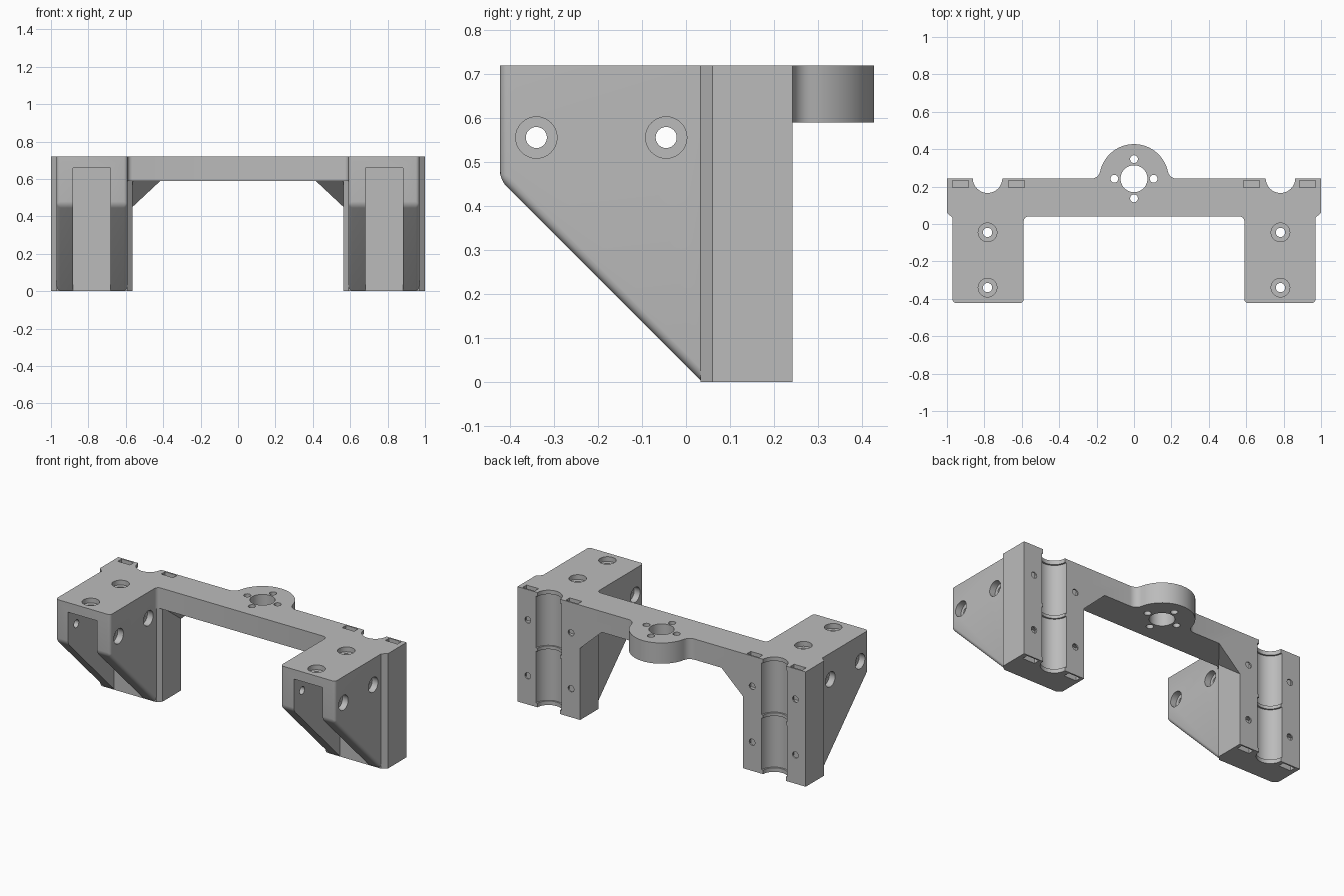
import bpy, bmesh
from math import sin, cos, pi, radians, atan2, sqrt
from mathutils import Vector, Matrix

if "Cube" in bpy.data.objects:
    bpy.data.objects.remove(bpy.data.objects["Cube"])

grey = bpy.data.materials.new("plain grey")
grey.use_nodes = True
colour = (0.5, 0.5, 0.5, 1)
grey.diffuse_color = colour
grey.node_tree.nodes["Principled BSDF"].inputs["Base Color"].default_value = colour

TOP, BACK, BEAM = 0.72, 0.242, 0.59
ROD_X = 0.783


def make(name, bm):
    bmesh.ops.recalc_face_normals(bm, faces=bm.faces)
    mesh = bpy.data.meshes.new(name)
    bm.to_mesh(mesh)
    bm.free()
    mesh.materials.append(grey)
    ob = bpy.data.objects.new(name, mesh)
    bpy.context.collection.objects.link(ob)
    return ob


def extrude(points, move):
    """Solid made by sweeping a 3D outline along a vector."""
    bm = bmesh.new()
    face = bm.faces.new([bm.verts.new(p) for p in points])
    out = bmesh.ops.extrude_face_region(bm, geom=[face])
    bmesh.ops.translate(bm, vec=move, verts=[v for v in out["geom"] if isinstance(v, bmesh.types.BMVert)])
    return bm


def prism(name, outline, z0, z1):
    return make(name, extrude([(x, y, z0) for x, y in outline], (0, 0, z1 - z0)))


def box(name, x0, x1, y0, y1, z0, z1):
    return prism(name, [(x0, y0), (x1, y0), (x1, y1), (x0, y1)], z0, z1)


def rod(name, start, end, r, sides=32):
    a, b = Vector(start), Vector(end)
    bm = bmesh.new()
    turn = (b - a).to_track_quat("Z", "Y").to_matrix().to_4x4()
    bmesh.ops.create_cone(bm, cap_ends=True, segments=sides, radius1=r, radius2=r,
                          depth=(b - a).length, matrix=Matrix.Translation((a + b) / 2) @ turn)
    return make(name, bm)


def arc(cx, cy, r, a0, a1, n):
    return [(cx + r * cos(a0 + (a1 - a0) * i / n), cy + r * sin(a0 + (a1 - a0) * i / n)) for i in range(n + 1)]


def apply(target, tool, operation):
    mod = target.modifiers.new(operation, "BOOLEAN")
    mod.operation, mod.solver, mod.object = operation, "EXACT", tool
    bpy.context.view_layer.objects.active = target
    bpy.ops.object.modifier_apply(modifier=mod.name)
    bpy.data.objects.remove(tool)


# Cross beam with a round mounting lug blended into its back
R, F = 0.185, 0.05
fx = sqrt((R + F) ** 2 - F ** 2)
tilt = atan2(F, fx)
right_half = [(0.62, BACK)] + arc(fx, BACK + F, F, -pi / 2, -pi + tilt, 6)
lug = arc(0, BACK, R, tilt, pi - tilt, 40)[1:-1]
corner = [(0.62, 0.015)] + arc(0.565, 0.015, 0.025, 0, pi / 2, 4)
half = corner[::-1] + right_half
outline = half + lug + [(-x, y) for x, y in half[::-1]]
body = prism("mounting_bracket", outline, BEAM, TOP)

for s in (-1, 1):
    # Rear column
    column = [(0.565, BACK), (1, BACK), (1, 0.06), (0.97, 0.033), (0.59, 0.033), (0.565, 0.058)]
    apply(body, prism("column", [(s * x, y) for x, y in column], 0, TOP), "UNION")

    # Forward arm with a sloping underside and rounded front edges
    side = [(0.1, TOP), (-0.423, TOP), (-0.423, 0.46), (0.037, 0), (0.1, 0)]
    bm = extrude([(s * 0.59, y, z) for y, z in side], (s * 0.38, 0, 0))
    bm.normal_update()
    front = [e for e in bm.edges
             if all(v.co.y < 0.05 for v in e.verts) and any(v.co.z < TOP - 0.01 for v in e.verts)
             and not all(v.co.z < 0.01 for v in e.verts)]
    bmesh.ops.bevel(bm, geom=front, offset=0.02, segments=4, profile=0.5, affect="EDGES")
    apply(body, make("arm", bm), "UNION")

    # Corner brace under the beam
    bm = bmesh.new()
    for p in [(0.415, BACK, BEAM), (0.565, BACK, 0.45), (0.565, 0.058, BEAM),
              (0.6, BACK, 0.45), (0.415, BACK, 0.61), (0.6, 0.058, 0.61), (0.6, BACK, 0.61)]:
        bm.verts.new((s * p[0], p[1], p[2]))
    bmesh.ops.convex_hull(bm, input=bm.verts)
    apply(body, make("brace", bm), "UNION")

cuts = []
for s in (-1, 1):
    x = s * ROD_X
    # Pocket between the two cheeks of the arm
    cuts.append(box("pocket", x - 0.1, x + 0.1, -0.6, 0.033, -0.1, 0.66))

    # Rod groove, wider between the three retaining lips
    cuts.append(rod("groove", (x, BACK + 0.003, -0.1), (x, BACK + 0.003, 0.9), 0.079, 48))
    for z0, z1 in ((0.025, 0.35), (0.37, 0.695)):
        cuts.append(rod("bearing_seat", (x, BACK + 0.003, z0), (x, BACK + 0.003, z1), 0.089, 48))

    # Clamp screw holes and nut slots
    for nx in (0.628, 0.928):
        for z, z0, z1 in ((0.53, 0.5, 0.8), (0.18, -0.1, 0.21)):
            cuts.append(rod("screw_hole", (s * nx, 0.15, z), (s * nx, 0.3, z), 0.02, 20))
            cuts.append(box("nut_slot", s * nx - 0.042, s * nx + 0.042, 0.195, 0.233, z0, z1))

    # Counterbored holes through the arm, from the top and from both sides
    for y in (-0.34, -0.045):
        cuts.append(rod("top_hole", (x, y, 0.6), (x, y, 0.8), 0.025, 24))
        cuts.append(rod("top_sink", (x, y, 0.69), (x, y, 0.8), 0.05))
        cuts.append(rod("side_hole", (s * 0.5, y, 0.556), (s * 1.1, y, 0.556), 0.024, 24))
        for x0, x1 in ((0.5, 0.63), (0.93, 1.1)):
            cuts.append(rod("side_sink", (s * x0, y, 0.556), (s * x1, y, 0.556), 0.047))

# Lug bore and its four screw holes
cuts.append(rod("bore", (0, BACK, 0.5), (0, BACK, 0.8), 0.072, 40))
for dx, dy in ((1, 0), (-1, 0), (0, 1), (0, -1)):
    p = (dx * 0.105, BACK + dy * 0.105)
    cuts.append(rod("lug_hole", (*p, 0.5), (*p, 0.8), 0.021, 20))

for cutter in cuts:
    apply(body, cutter, "DIFFERENCE")

bpy.ops.object.select_all(action="DESELECT")
body.select_set(True)
bpy.context.view_layer.objects.active = body
bpy.ops.object.shade_smooth_by_angle(angle=radians(30))
